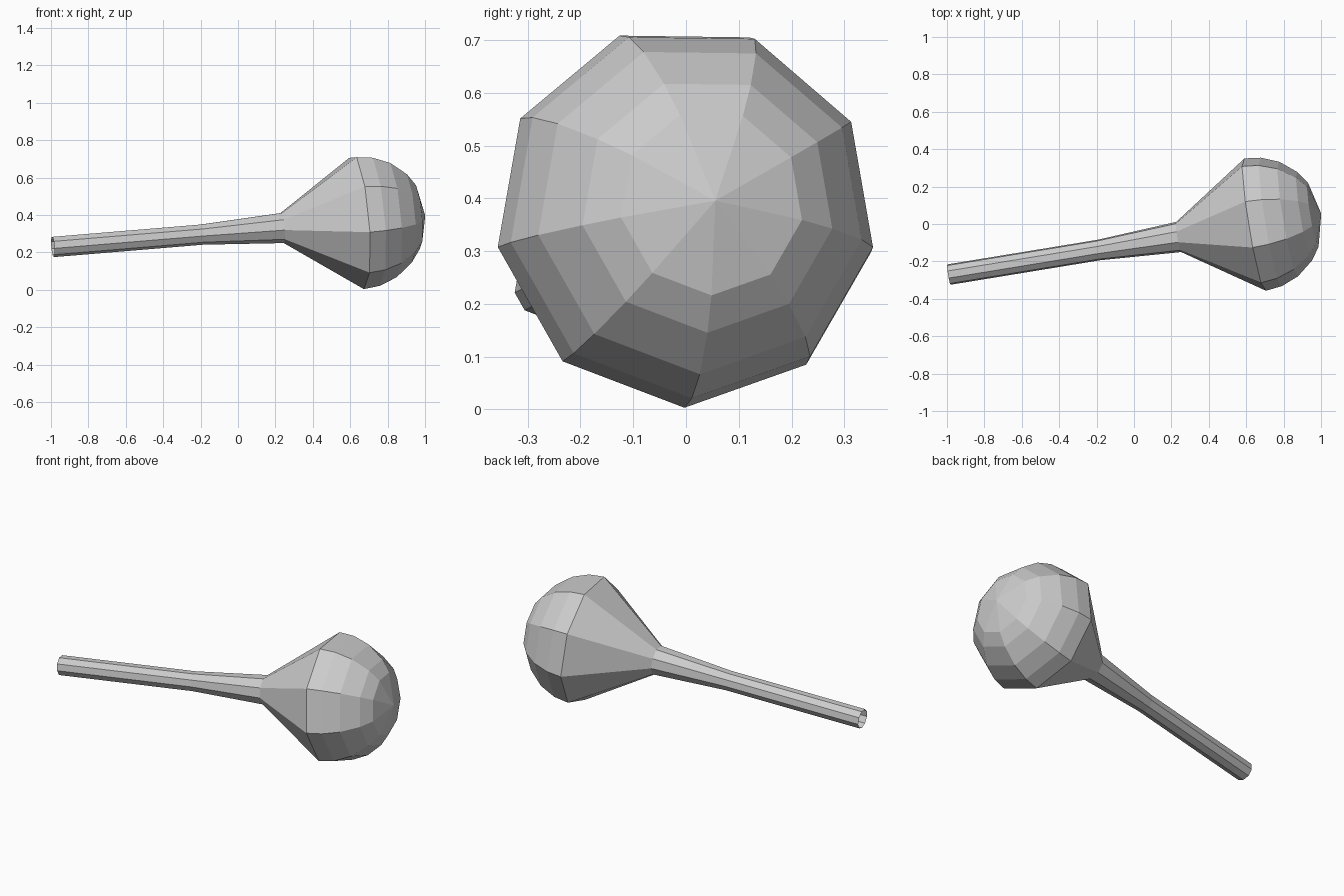
import bpy, bmesh
from math import sin, cos, pi, radians
from mathutils import Vector

if "Cube" in bpy.data.objects:
    bpy.data.objects.remove(bpy.data.objects["Cube"])

SIDES = 9
R = 0.364
C = Vector((0.643, -0.003, 0.366))            # centre of the widest ring
A = Vector((0.9836, 0.161, 0.0818)).normalized()  # long axis
V = Vector((-A.z, 0, A.x)).normalized()       # up across the axis
U = V.cross(A)                                # sideways across the axis


def turned(name, profile, pole=None):
    """Faceted surface of revolution; profile = (distance along axis, radius)."""
    bm = bmesh.new()
    rings = []
    for d, r in profile:
        ring = []
        for i in range(SIDES):
            t = 2 * pi * i / SIDES - pi / 2
            ring.append(bm.verts.new(C + A * d + (U * cos(t) + V * sin(t)) * r))
        rings.append(ring)
    for a, b in zip(rings, rings[1:]):
        for i in range(SIDES):
            j = (i + 1) % SIDES
            bm.faces.new((a[i], a[j], b[j], b[i]))
    if pole is not None:
        tip = bm.verts.new(C + A * pole)
        last = rings[-1]
        for i in range(SIDES):
            bm.faces.new((last[i], last[(i + 1) % SIDES], tip))
    mesh = bpy.data.meshes.new(name)
    bm.to_mesh(mesh)
    bm.free()
    obj = bpy.data.objects.new(name, mesh)
    bpy.context.collection.objects.link(obj)
    return obj


# Handle: open tube, straight then flaring to the neck
turned("handle", [(-1.66, 0.056), (-0.847, 0.056), (-0.412, 0.083)])

# Head: cone from the neck to the widest ring, then a rounded dome
dome = [(R * cos(radians(a)), R * sin(radians(a))) for a in (90, 76, 60, 42, 29)]
turned("head", [(-0.412, 0.083)] + dome, pole=R)
